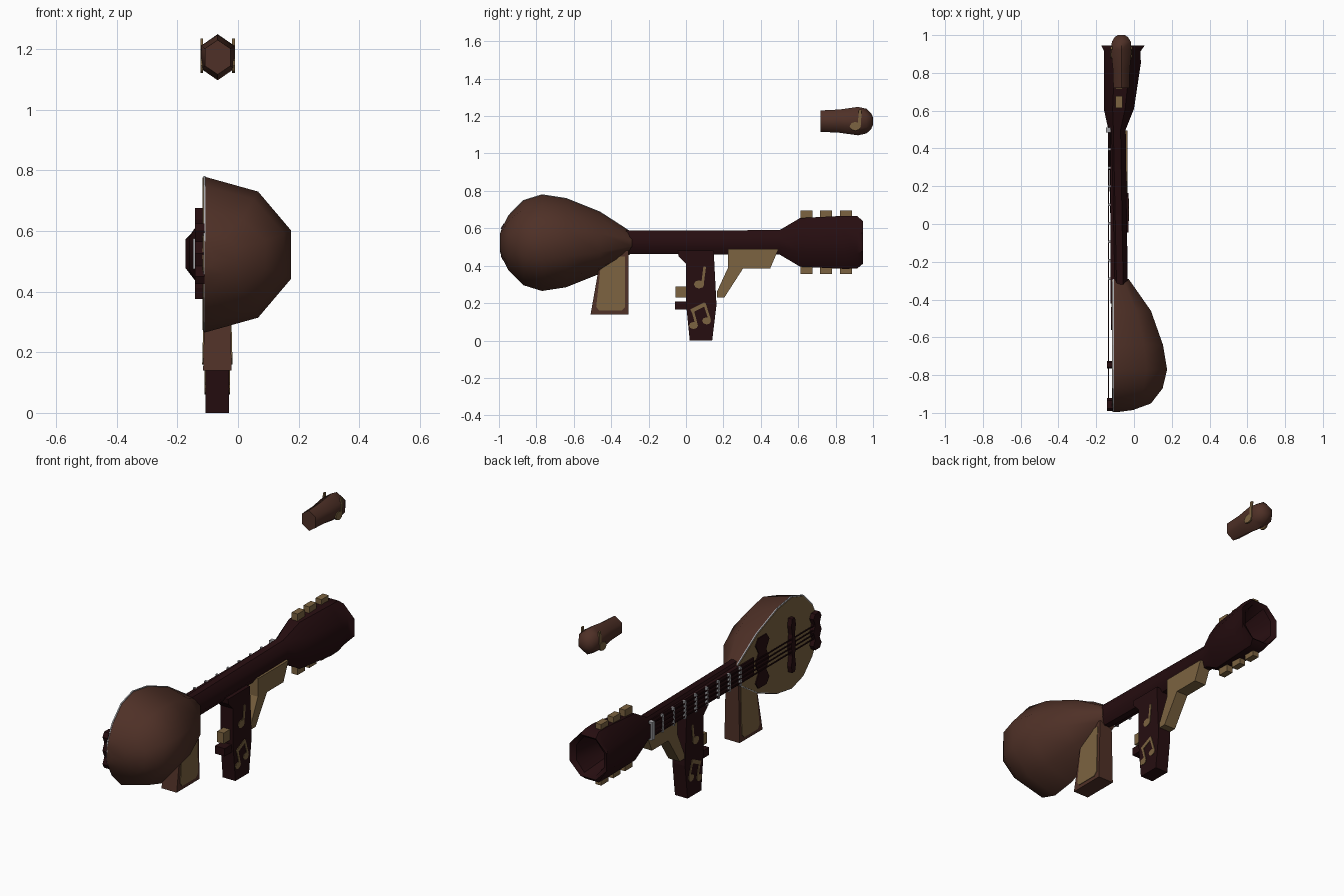
import bpy, bmesh, math
from mathutils import Vector

if "Cube" in bpy.data.objects:
    bpy.data.objects.remove(bpy.data.objects["Cube"], do_unlink=True)


def material(name, rgb):
    m = bpy.data.materials.new(name)
    m.use_nodes = True
    m.diffuse_color = (*rgb, 1)
    m.node_tree.nodes["Principled BSDF"].inputs["Base Color"].default_value = (*rgb, 1)
    return m


BROWN = material("warm brown wood", (0.078, 0.030, 0.020))
DARK = material("dark rosewood", (0.019, 0.004, 0.005))
TAN = material("tan wood", (0.20, 0.125, 0.052))
GREY = material("grey metal", (0.38, 0.38, 0.40))
MID = 0.525          # height of the neck axis
FACE = -0.11         # plane of the soundboard


def finish(name, bm, mat, smooth=None):
    bmesh.ops.recalc_face_normals(bm, faces=bm.faces)
    me = bpy.data.meshes.new(name)
    bm.to_mesh(me)
    bm.free()
    ob = bpy.data.objects.new(name, me)
    bpy.context.collection.objects.link(ob)
    me.materials.append(mat)
    if smooth:
        bpy.ops.object.select_all(action="DESELECT")
        ob.select_set(True)
        bpy.context.view_layer.objects.active = ob
        bpy.ops.object.shade_smooth_by_angle(angle=math.radians(smooth))
    return ob


def loft(name, rings, mat, smooth=None):
    bm = bmesh.new()
    loops = [[bm.verts.new(p) for p in r] for r in rings]
    for a, b in zip(loops, loops[1:]):
        for i in range(len(a)):
            j = (i + 1) % len(a)
            bm.faces.new((a[i], a[j], b[j], b[i]))
    bm.faces.new(loops[0])
    bm.faces.new(loops[-1])
    return finish(name, bm, mat, smooth)


def prism(name, polys, x0, x1, mat):
    """Extrude one or more side outlines (y, z) across x."""
    bm = bmesh.new()
    for poly in polys:
        f = bm.faces.new([bm.verts.new((x0, y, z)) for y, z in poly])
        new = bmesh.ops.extrude_face_region(bm, geom=[f])["geom"]
        for v in new:
            if isinstance(v, bmesh.types.BMVert):
                v.co.x = x1
    return finish(name, bm, mat)


def rect(y0, y1, z0, z1):
    return [(y0, z0), (y1, z0), (y1, z1), (y0, z1)]


def bar(p, q, w):
    p, q = Vector(p), Vector(q)
    n = (q - p).orthogonal().normalized() * w / 2
    return [tuple(v) for v in (p - n, q - n, q + n, p + n)]


def blob(y, z, r, n=8):
    return [(y + r * math.cos(math.tau * i / n), z + 0.8 * r * math.sin(math.tau * i / n))
            for i in range(n)]


def ring(y, cx, cz, hx, hz, n, turn):
    """Regular polygon ring around the y axis, sized by its half extents."""
    k = 1 / math.cos(math.pi / n) if turn else 1
    return [(cx + hx * k * math.sin(math.tau * (i + turn) / n), y,
             cz + hz * k * math.cos(math.tau * (i + turn) / n)) for i in range(n)]


# Round-backed bowl: half-decagon sections (y, half height, depth)
bowl = [(-0.995, 0.045, 0.03), (-0.985, 0.075, 0.11), (-0.95, 0.145, 0.21),
        (-0.87, 0.226, 0.275), (-0.77, 0.257, 0.30), (-0.64, 0.237, 0.277),
        (-0.46, 0.165, 0.21), (-0.29, 0.055, 0.085)]
loft("bowl", [[(FACE + d * math.sin(math.pi * i / 5), y, MID - 0.003 + h * math.cos(math.pi * i / 5))
               for i in range(6)] for y, h, d in bowl], BROWN, 50)

# Soundboard with a thin metal rim
outline = [(y, MID + h) for y, h, d in bowl] + [(y, MID - h) for y, h, d in reversed(bowl)]
prism("soundboard_rim", [outline], FACE - 0.004, FACE + 0.003, GREY)
inner = [(-0.65 + (y + 0.65) * 0.98, MID + (z - MID) * 0.98) for y, z in outline]
prism("soundboard", [inner], FACE - 0.007, FACE, TAN)

# Neck, flared head and hollow muzzle in one octagonal loft
tube = [(-0.32, -0.075, 0.042, 0.063), (0.50, -0.09, 0.046, 0.065),
        (0.61, -0.08, 0.08, 0.13), (0.85, -0.062, 0.098, 0.142),
        (0.915, -0.062, 0.097, 0.140), (0.945, -0.058, 0.115, 0.115),
        (0.93, -0.06, 0.085, 0.10), (0.72, -0.07, 0.04, 0.06)]
loft("neck_and_head", [ring(y, cx, MID, hx, hz, 8, 0.5) for y, cx, hx, hz in tube], DARK, 40)

# Fretboard, frets, nut and strings
prism("fretboard", [rect(-0.42, 0.5, MID - 0.05, MID + 0.05)], FACE - 0.015, FACE + 0.01, DARK)
prism("frets", [rect(y - 0.006, y + 0.006, MID - 0.05, MID + 0.05)
                for y in [-0.29 + 0.098 * i for i in range(8)]], -0.138, -0.12, GREY)
prism("nut", [rect(0.485, 0.51, MID - 0.05, MID + 0.05)], -0.148, -0.125, GREY)
prism("strings", [rect(-0.95, 0.6, MID + 0.024 * i - 0.003, MID + 0.024 * i + 0.003)
                  for i in (-1.5, -0.5, 0.5, 1.5)], -0.138, -0.133, DARK)


# Bridge, tailpiece and sound hole plate share a waisted outline
def waisted(y, w, h):
    side = [(w * 0.6, h), (w, h * 0.75), (w * 0.55, h * 0.4), (w, 0), (w * 0.55, -h * 0.4),
            (w, -h * 0.75), (w * 0.6, -h)]
    return [(y + a, MID + b) for a, b in side] + [(y - a, MID + b) for a, b in reversed(side)]


prism("sound_hole_plate", [waisted(-0.50, 0.06, 0.14)], FACE - 0.012, FACE, DARK)
prism("bridge", [waisted(-0.745, 0.02, 0.15)], FACE - 0.032, FACE, DARK)
prism("tailpiece", [waisted(-0.955, 0.035, 0.10)], FACE - 0.032, FACE, DARK)

# Tuning pegs above and below the head
for i, y in enumerate((0.645, 0.748, 0.855)):
    for side, s in (("upper", 1), ("lower", -1)):
        z0, z1 = sorted((MID + s * 0.12, MID + s * 0.17))
        prism(f"{side}_peg_{i + 1}", [rect(y - 0.032, y + 0.032, z0, z1)], -0.098, -0.062, TAN)

# Rear grip with an inlay on each side, splayed toward its foot
grip = [(-0.45, 0.48), (-0.51, 0.14), (-0.308, 0.14), (-0.308, 0.48)]
inlay = [(-0.45, 0.45), (-0.48, 0.18), (-0.465, 0.16), (-0.345, 0.16), (-0.325, 0.18), (-0.325, 0.45)]


def splay(ob):
    for v in ob.data.vertices:
        v.co.x = -0.068 + (v.co.x + 0.068) * (1 + 0.6 * (0.48 - v.co.z))


splay(prism("rear_grip", [grip], -0.107, -0.029, BROWN))
splay(prism("rear_grip_inlay_left", [inlay], -0.03, -0.026, TAN))
splay(prism("rear_grip_inlay_right", [inlay], -0.110, -0.106, TAN))

# Centre grip, trigger and catch
prism("centre_grip", [[(-0.045, 0.48), (-0.04, 0.45), (0, 0.41), (0, 0.2), (0.02, 0), (0.14, 0),
                       (0.163, 0.19), (0.148, 0.48)]], -0.108, -0.03, DARK)
prism("trigger", [rect(-0.055, 0.01, 0.23, 0.29)], -0.09, -0.05, TAN)
prism("catch", [rect(-0.06, 0.01, 0.165, 0.208)], -0.10, -0.04, DARK)

# Forward brace
prism("forward_brace", [[(0.225, 0.49), (0.495, 0.49), (0.45, 0.385), (0.305, 0.385), (0.205, 0.23),
                         (0.165, 0.23), (0.165, 0.26), (0.225, 0.39)]], -0.105, -0.035, TAN)

# Floating hexagonal shell
SHELL_X, SHELL_Z = -0.067, 1.173
shell = [(0.72, 0.042, 0.057), (0.82, 0.045, 0.062), (0.92, 0.055, 0.076), (0.965, 0.05, 0.066),
         (0.99, 0.035, 0.042), (1.0, 0.018, 0.02)]
loft("shell", [ring(y, SHELL_X, SHELL_Z, hx / math.cos(math.pi / 6), hz, 6, 0)
               for y, hx, hz in shell], BROWN, 62)

# Inlaid notes
single = [blob(0.07, 0.30, 0.028), bar((0.088, 0.30), (0.10, 0.395), 0.014)]
double = [blob(0.04, 0.08, 0.024), blob(0.11, 0.105, 0.024),
          bar((0.057, 0.08), (0.035, 0.165), 0.013), bar((0.127, 0.11), (0.098, 0.20), 0.013),
          bar((0.027, 0.158), (0.103, 0.195), 0.02)]
shell_note = [blob(0.905, 1.145, 0.03), bar((0.926, 1.145), (0.932, 1.235), 0.016)]
for side, x in (("left", -0.03), ("right", -0.108)):
    s = 1 if side == "left" else -1
    prism(f"{side}_grip_notes", single + double, x - s * 0.002, x + s * 0.003, TAN)
    x = SHELL_X + s * 0.052
    prism(f"{side}_shell_note", shell_note, x - s * 0.004, x + s * 0.005, TAN)
